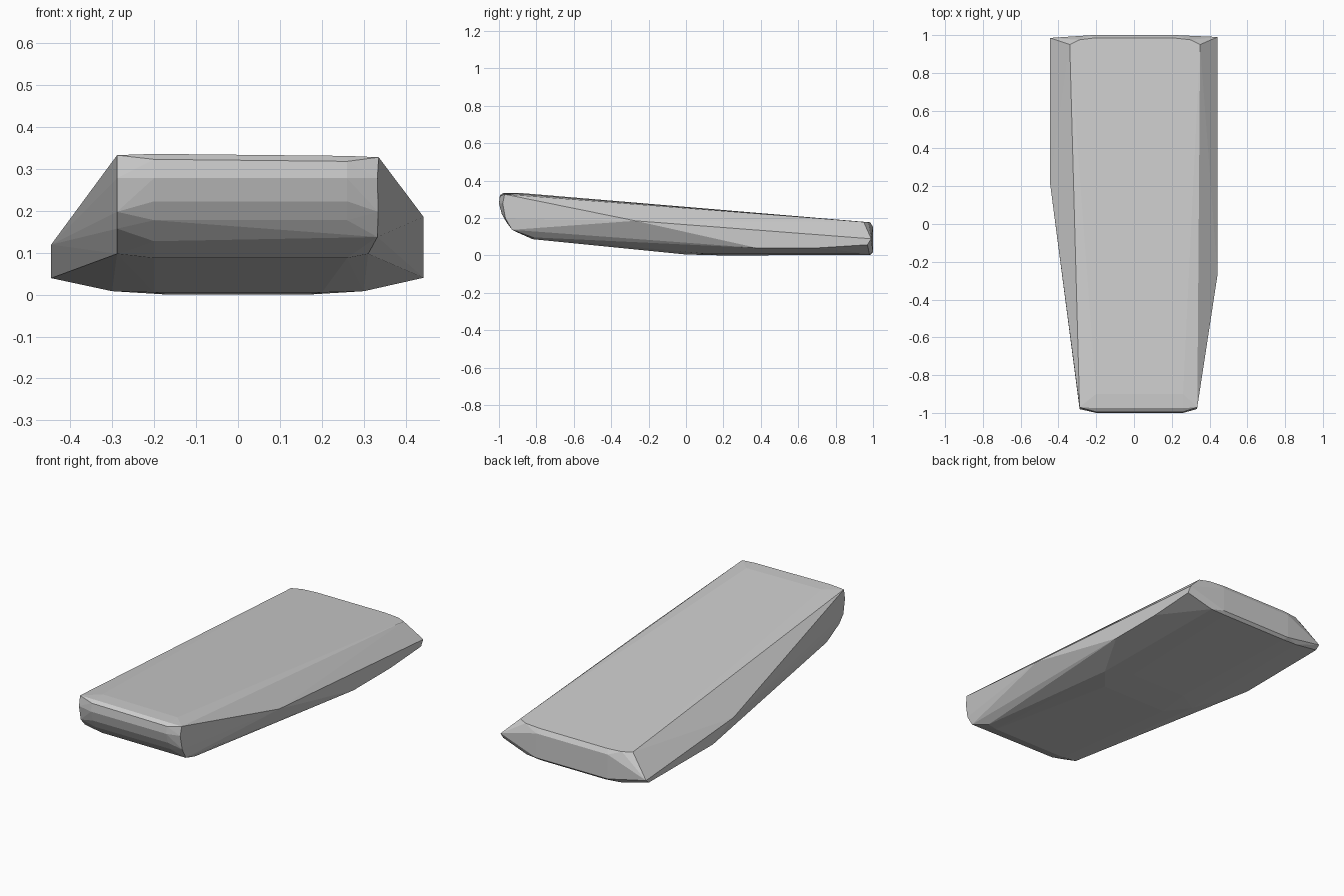
import bpy, bmesh

pts = []

# rounded nose: (y, z) profile swept across the width, ends set back slightly
nose = [(-0.90, 0.338), (-0.975, 0.338), (-0.995, 0.325), (-1.0, 0.28), (-0.985, 0.225),
        (-0.96, 0.18), (-0.91, 0.13), (-0.82, 0.09)]
for y, z in nose:
    drop = 0.006 if z > 0.3 else 0
    pts += [(-0.20, y, z), (0.26, y, z - drop * 0.8)]
for y, z in [(-0.97, 0.335), (-0.98, 0.28), (-0.965, 0.2), (-0.93, 0.16), (-0.82, 0.10)]:
    pts.append((-0.288, y, z))
for y, z, x in [(-0.97, 0.33, 0.335), (-0.98, 0.28, 0.332), (-0.965, 0.2, 0.334),
                (-0.93, 0.14, 0.332), (-0.82, 0.10, 0.31)]:
    pts.append((x, y, z))

# flat top running down to the tail
pts += [(-0.34, 0.95, 0.182), (0.35, 0.95, 0.182),
        (-0.29, 0.975, 0.18), (0.30, 0.975, 0.18),
        (-0.21, 0.985, 0.18), (0.21, 0.985, 0.18)]

# side walls
pts += [(-0.445, 0.22, 0.122), (-0.445, 0.40, 0.042), (-0.445, 0.985, 0.065), (-0.445, 0.96, 0.045)]
pts += [(0.442, -0.27, 0.188), (0.442, 0.38, 0.043), (0.442, 0.70, 0.043),
        (0.442, 0.97, 0.06), (0.442, 0.99, 0.092)]

# underside and tail, widths mirrored
for s in (-1, 1):
    pts += [(s * 0.17, 0.2, 0.003), (s * 0.20, 0.0, 0.008), (s * 0.30, 0.12, 0.011),
            (s * 0.20, 0.985, 0.006), (s * 0.29, 0.98, 0.012),
            (s * 0.22, 1.0, 0.02), (s * 0.22, 1.0, 0.155), (s * 0.30, 0.995, 0.10)]

# body: one faceted convex shell
bm = bmesh.new()
for p in pts:
    bm.verts.new(p)
res = bmesh.ops.convex_hull(bm, input=bm.verts)
loose = [v for v in bm.verts if not v.link_faces]
bmesh.ops.delete(bm, geom=loose, context='VERTS')
low = min(v.co.z for v in bm.verts)
bmesh.ops.translate(bm, verts=bm.verts, vec=(0, 0, -low))
bmesh.ops.dissolve_limit(bm, angle_limit=0.02, verts=bm.verts, edges=bm.edges)
bmesh.ops.recalc_face_normals(bm, faces=bm.faces)
mesh = bpy.data.meshes.new("slab_body")
bm.to_mesh(mesh)
bm.free()
body = bpy.data.objects.new("slab_body", mesh)
bpy.context.collection.objects.link(body)
